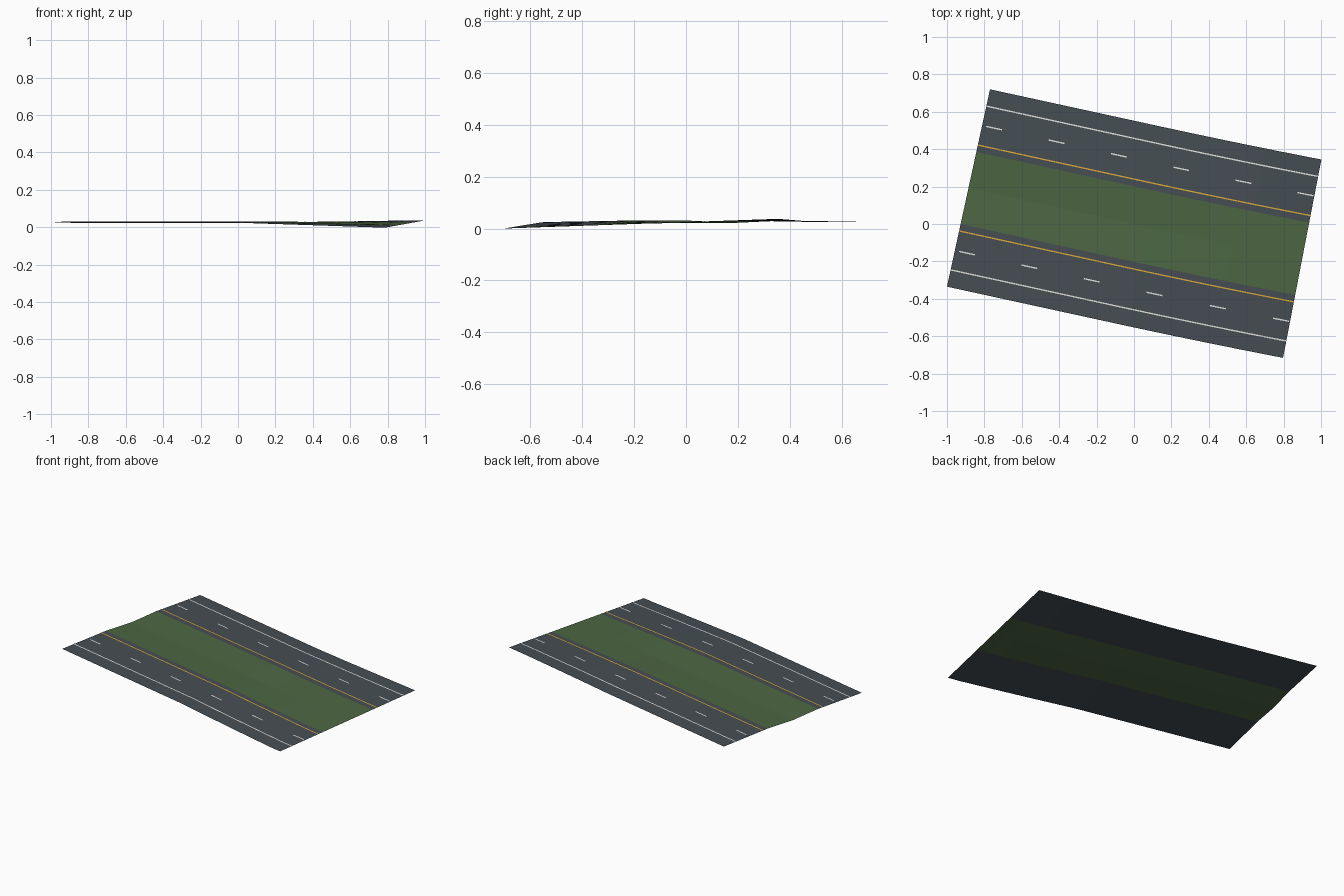
import bpy, bmesh, math

if "Cube" in bpy.data.objects:
    bpy.data.objects.remove(bpy.data.objects["Cube"], do_unlink=True)

LENGTH, HALF, MEDIAN = 1.824, 0.54, 0.197   # road length, half width, half median
BEND = 0.91                                 # where the gentle bend begins
H0 = math.radians(-12.3)
CURVE = math.radians(1.35) / (LENGTH - BEND)


def material(name, rgb):
    m = bpy.data.materials.new(name)
    m.use_nodes = True
    m.diffuse_color = (*rgb, 1)
    bsdf = m.node_tree.nodes["Principled BSDF"]
    bsdf.inputs["Base Color"].default_value = (*rgb, 1)
    bsdf.inputs["Roughness"].default_value = 0.9
    return m


asphalt = material("asphalt", (0.061, 0.076, 0.087))
grass = material("grass", (0.074, 0.136, 0.056))
yellow = material("yellow_paint", (0.72, 0.40, 0.04))
white = material("white_paint", (0.78, 0.78, 0.74))


def height(s, o):
    # crowned carriageways with a shallow grass ditch, turning into a bank
    a = abs(o)
    if a < MEDIAN:
        crown = 0.022 + 0.009 * a / MEDIAN
    else:
        crown = 0.031 - 0.006 * (a - MEDIAN) / (HALF - MEDIAN)
    bank = 0.0185 * (1 + o / HALF)
    t = min(1, max(0, (s - 1.0) / 0.75))
    return crown + (bank - crown) * t


def point(s, o, lift=0):
    # distance along the road and sideways offset to a place in space
    d = min(s, BEND)
    x = -0.885 + d * math.cos(H0)
    y = 0.1925 + d * math.sin(H0)
    h = H0
    if s > BEND:
        h = H0 + CURVE * (s - BEND)
        x += (math.sin(h) - math.sin(H0)) / CURVE
        y -= (math.cos(h) - math.cos(H0)) / CURVE
    return (x - o * math.sin(h), y + o * math.cos(h), height(s, o) + lift)


def strip(name, mat, offsets, spans, lift=0):
    # one sheet per span, following the road
    bm = bmesh.new()
    for s0, s1 in spans:
        n = max(1, round((s1 - s0) / 0.076))
        rows = [[bm.verts.new(point(s0 + (s1 - s0) * i / n, o, lift)) for o in offsets]
                for i in range(n + 1)]
        for a, b in zip(rows, rows[1:]):
            for j in range(len(offsets) - 1):
                bm.faces.new((a[j], b[j], b[j + 1], a[j + 1]))
    mesh = bpy.data.meshes.new(name)
    bm.to_mesh(mesh)
    bm.free()
    mesh.materials.append(mat)
    bpy.context.collection.objects.link(bpy.data.objects.new(name, mesh))


full = [(0, LENGTH)]
dashes = [(0.022 + 0.342 * i, 0.022 + 0.342 * i + 0.087) for i in range(6)]

# Grass median
strip("grass_median", grass, (-MEDIAN, 0, MEDIAN), full)

# Two carriageways with their painted lines
for side, label in ((-1, "front"), (1, "back")):
    strip(label + "_carriageway", asphalt, sorted((side * MEDIAN, side * HALF)), full)
    for name, mat, at, spans in (("inner_line", yellow, 0.235, full),
                                 ("lane_dashes", white, 0.342, dashes),
                                 ("outer_line", white, 0.448, full)):
        o = side * at
        strip(label + "_" + name, mat, (o - 0.0035, o + 0.0035), spans, 0.0012)
